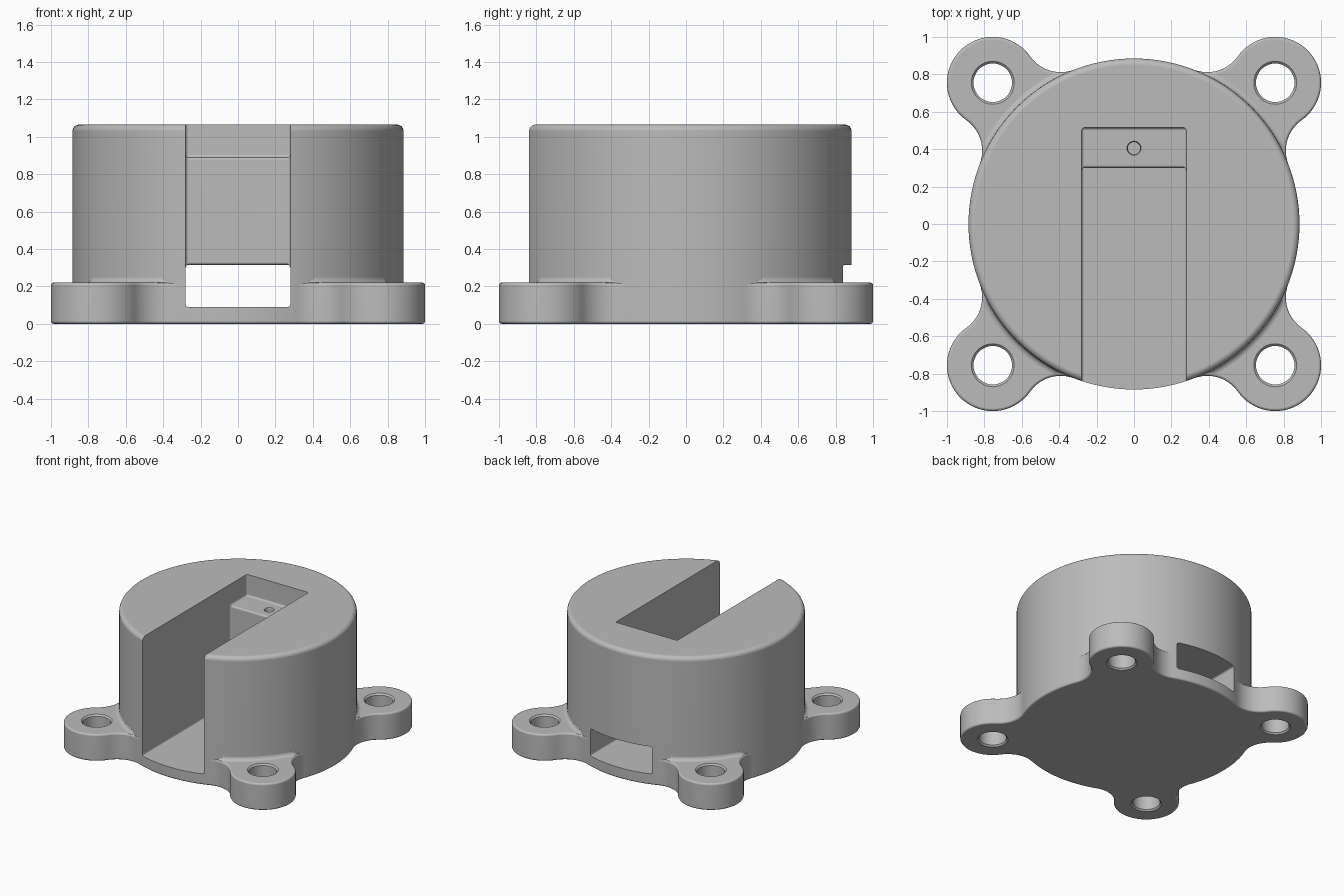
import bpy, bmesh, math
from mathutils import Matrix

if "Cube" in bpy.data.objects:
    bpy.data.objects.remove(bpy.data.objects["Cube"], do_unlink=True)

BODY_R, BODY_H = 0.885, 1.065
EAR_R, EAR_H, EAR_D = 0.245, 0.22, 1.068
BLEND_R, HOLE_R = 0.2, 0.103
EDGE = 0.015

grey = bpy.data.materials.new("light grey")
grey.use_nodes = True
grey.diffuse_color = (0.5, 0.5, 0.5, 1)
grey.node_tree.nodes["Principled BSDF"].inputs["Base Color"].default_value = (0.5, 0.5, 0.5, 1)


def make_object(name, bm):
    bmesh.ops.recalc_face_normals(bm, faces=bm.faces)
    mesh = bpy.data.meshes.new(name)
    bm.to_mesh(mesh)
    bm.free()
    mesh.materials.append(grey)
    obj = bpy.data.objects.new(name, mesh)
    bpy.context.collection.objects.link(obj)
    return obj


def loft(name, rings):
    """Closed solid through rings of equal point count."""
    bm = bmesh.new()
    loops = [[bm.verts.new(p) for p in ring] for ring in rings]
    n = len(loops[0])
    for lo, hi in zip(loops, loops[1:]):
        for i in range(n):
            j = (i + 1) % n
            bm.faces.new((lo[i], lo[j], hi[j], hi[i]))
    bm.faces.new(loops[0][::-1])
    bm.faces.new(loops[-1])
    return make_object(name, bm)


def lathe(name, profile, centre=(0, 0), steps=96):
    turns = [2 * math.pi * i / steps for i in range(steps)]
    return loft(name, [[(centre[0] + r * math.cos(t), centre[1] + r * math.sin(t), z)
                        for t in turns] for r, z in profile])


def arc(cx, cy, r, start, end, steps):
    angles = [start + (end - start) * i / steps for i in range(steps + 1)]
    return [(cx + r * math.cos(a), cy + r * math.sin(a)) for a in angles]


def activate(obj):
    bpy.ops.object.select_all(action='DESELECT')
    obj.select_set(True)
    bpy.context.view_layer.objects.active = obj


def cut(obj, cutter):
    mod = obj.modifiers.new("cut", 'BOOLEAN')
    mod.operation, mod.solver, mod.object = 'DIFFERENCE', 'EXACT', cutter
    activate(obj)
    bpy.ops.object.modifier_apply(modifier=mod.name)
    bpy.data.objects.remove(cutter, do_unlink=True)


def smooth(obj):
    activate(obj)
    bpy.ops.object.shade_smooth_by_angle(angle=math.radians(35))
    mod = obj.modifiers.new("flat face normals", 'WEIGHTED_NORMAL')
    mod.keep_sharp = True


# Round housing with softened rims
quarter = math.pi / 2
profile = arc(BODY_R - EDGE, EDGE, EDGE, -quarter, 0, 3)
profile += arc(BODY_R - 0.035, BODY_H - 0.035, 0.035, 0, quarter, 6)
housing = lathe("housing", profile, steps=128)

# Slot, rear ledge and back opening as one side profile
outline = [(-1.2, 0.09), (1.2, 0.09), (1.2, 0.315), (0.3, 0.315),
           (0.3, 0.89), (0.515, 0.89), (0.515, 1.3), (-1.2, 1.3)]
slot = loft("slot_cutter", [[(x, y, z) for y, z in outline] for x in (-0.28, 0.28)])
bm = bmesh.new()
bm.from_mesh(slot.data)
bmesh.ops.bevel(bm, geom=bm.edges[:], offset=EDGE, segments=3, profile=0.5, affect='EDGES')
bm.to_mesh(slot.data)
bm.free()
cut(housing, slot)

# Small screw hole in the ledge
cut(housing, lathe("pilot_cutter", [(0.033, 0.6), (0.033, 0.878), (0.042, 0.9)], (0, 0.405), 32))
smooth(housing)

# Mounting ear outline: lug circle blended tangentially into the housing
reach, lug = BODY_R + BLEND_R, EAR_R + BLEND_R
blend_x = (reach ** 2 + EAR_D ** 2 - lug ** 2) / (2 * EAR_D)
blend_y = math.sqrt(reach ** 2 - blend_x ** 2)
half = math.atan2(blend_y, blend_x)
to_lug = math.atan2(blend_y, EAR_D - blend_x)


def ear_ring(inset, z):
    r = BLEND_R + inset
    pts = arc(blend_x, -blend_y, r, math.pi - half, to_lug, 14)
    pts += arc(EAR_D, 0, EAR_R - inset, to_lug - math.pi, math.pi - to_lug, 40)[1:-1]
    pts += arc(blend_x, blend_y, r, -to_lug, half - math.pi, 14)
    return [(x, y, z) for x, y in pts]


def fillet_section(angle):
    """Concave corner between ear top and housing, fading at the ear's sides."""
    off = half - abs(angle)
    edge = reach * math.cos(off) - math.sqrt(BLEND_R ** 2 - (reach * math.sin(off)) ** 2) \
        if reach * math.sin(off) < BLEND_R else 2
    f = max(0.002, min(0.028, edge - BODY_R - 0.01))
    pts = [(BODY_R - 0.02, EAR_H - 0.01), (BODY_R + f, EAR_H - 0.01)]
    pts += arc(BODY_R + f, EAR_H + f, f, -quarter, -2 * quarter, 4)
    pts.append((BODY_R - 0.02, EAR_H + f))
    return [(r * math.cos(angle), r * math.sin(angle), z) for r, z in pts]


# Four drilled ears with their fillets
rims = arc(EDGE, EDGE, EDGE, -quarter, -2 * quarter, 4)
rings = [(EDGE + x, z) for x, z in rims]
rings += [(inset, EAR_H - z) for inset, z in reversed(rings)]
flare = 0.012
hole = [(HOLE_R + 2 * flare, -flare), (HOLE_R, flare),
        (HOLE_R, EAR_H - flare), (HOLE_R + 2 * flare, EAR_H + flare)]
for k, corner in enumerate(("back_left", "back_right", "front_right", "front_left")):
    ear = loft(corner + "_ear", [ear_ring(max(0, i - EDGE), z) for i, z in
                                 [(i, z) for i, z in rings]])
    cut(ear, lathe("hole_cutter", hole, (EAR_D, 0), 48))
    span = half * 0.88
    fillet = loft(corner + "_ear_fillet",
                  [fillet_section(span * (i / 16 - 1)) for i in range(33)])
    for obj in (ear, fillet):
        obj.data.transform(Matrix.Rotation(quarter * (k + 0.5), 4, 'Z'))
        smooth(obj)
